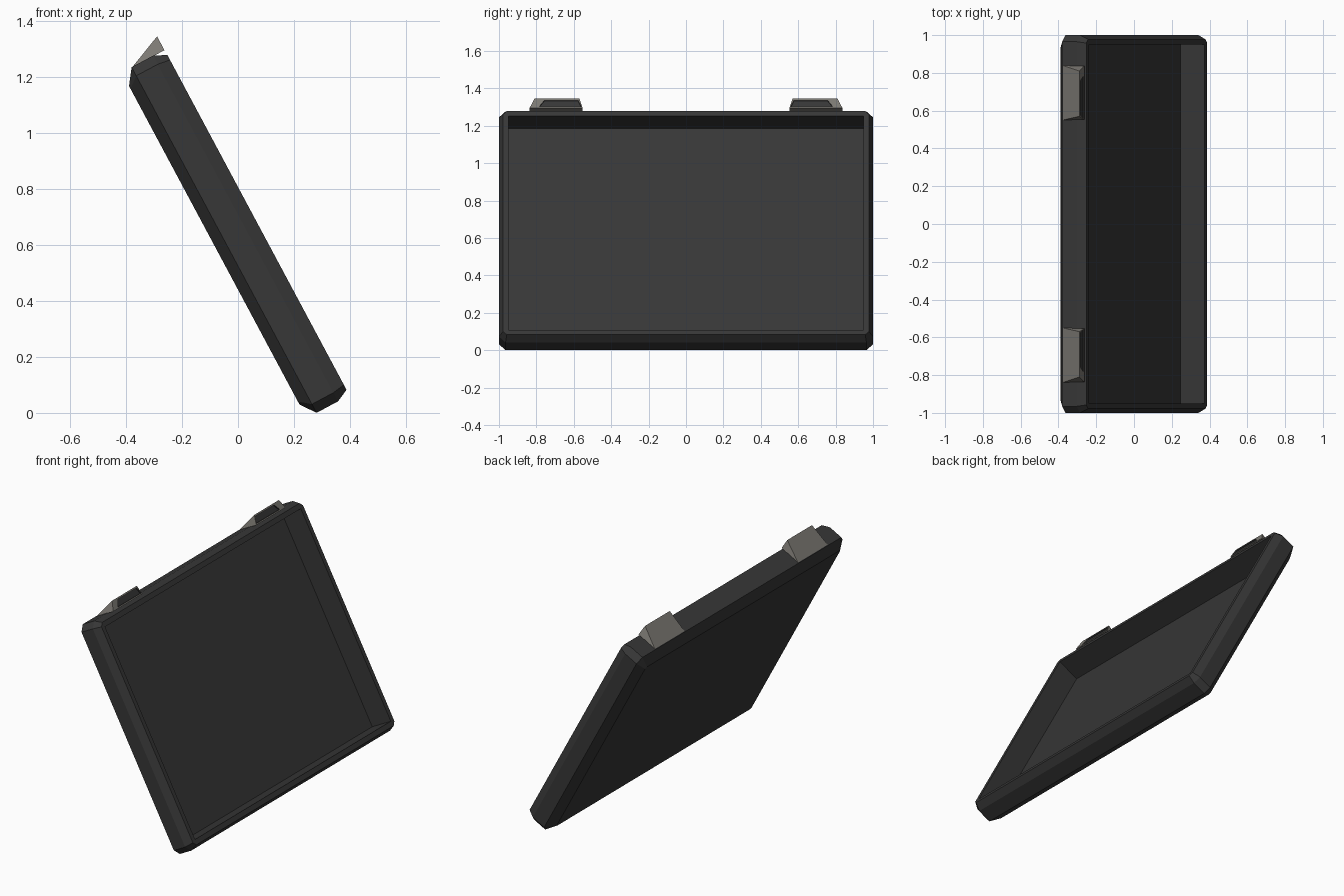
import bpy, bmesh, math
from mathutils import Matrix

if "Cube" in bpy.data.objects:
    bpy.data.objects.remove(bpy.data.objects["Cube"])

TILT = Matrix.Translation((-0.27, 0, 0.4995)) @ Matrix.Rotation(math.atan2(0.882, 0.472), 4, 'Y')


def material(name, rgb):
    m = bpy.data.materials.new(name)
    m.diffuse_color = (*rgb, 1)
    m.use_nodes = True
    m.node_tree.nodes["Principled BSDF"].inputs["Base Color"].default_value = m.diffuse_color
    return m


DARK = material("charcoal plastic", (0.038, 0.038, 0.038))
GREY = material("warm grey metal", (0.2, 0.19, 0.17))


def finish(bm, name, mats):
    bmesh.ops.remove_doubles(bm, verts=bm.verts, dist=1e-5)
    bmesh.ops.recalc_face_normals(bm, faces=bm.faces)
    me = bpy.data.meshes.new(name)
    bm.to_mesh(me)
    bm.free()
    for m in mats:
        me.materials.append(m)
    ob = bpy.data.objects.new(name, me)
    bpy.context.collection.objects.link(ob)
    ob.matrix_world = TILT
    return ob


def rect_ring(bm, hx, hy, z, c):
    """Rectangle with corners cut by c."""
    pts = [(hx, hy - c), (hx - c, hy), (c - hx, hy), (-hx, hy - c),
           (-hx, c - hy), (c - hx, -hy), (hx - c, -hy), (hx, c - hy)]
    return [bm.verts.new((x, y, z)) for x, y in pts]


def bridge(bm, a, b, mat=0):
    n = len(a)
    for i in range(n):
        j = (i + 1) % n
        bm.faces.new((a[i], a[j], b[j], b[i])).material_index = mat


# Lid shell: back plate, bevelled sides, rim, then recess walls and floor
bm = bmesh.new()
levels = [(0.645, 0.945, 0.21, 0.012), (0.70, 1.0, 0.25, 0.035),
          (0.70, 1.0, 0.337, 0.035), (0.678, 0.978, 0.383, 0.02),
          (0.648, 0.95, 0.383, 0.0), (0.648, 0.95, 0.24, 0.0)]
rings = [rect_ring(bm, *lv) for lv in levels]
for a, b in zip(rings, rings[1:]):
    bridge(bm, a, b)
bm.faces.new(rings[0])
r = rings[-1]
bm.faces.new((r[0], r[2], r[4], r[6]))
finish(bm, "lid_shell", [DARK])

# Wedge shaped catches on the upper edge, with a dark recessed end panel
for side, name in ((1, "right_catch"), (-1, "left_catch")):
    bm = bmesh.new()

    def v(x, y, z):
        return bm.verts.new((x, side * y, z))

    heel = [v(-0.698, 0.55, 0.25), v(-0.698, 0.84, 0.25)]
    end = [v(-0.698, 0.553, 0.382), v(-0.698, 0.836, 0.382),
           v(-0.754, 0.81, 0.382), v(-0.754, 0.57, 0.382)]
    panel = [(-0.706, 0.56), (-0.706, 0.785), (-0.744, 0.757), (-0.744, 0.577)]
    lip = [v(x, y, 0.382) for x, y in panel]
    deep = [v(x, y, 0.374) for x, y in panel]
    bm.faces.new((heel[0], heel[1], end[1], end[0]))
    bm.faces.new((heel[0], heel[1], end[2], end[3]))
    bm.faces.new((heel[0], end[0], end[3]))
    bm.faces.new((heel[1], end[1], end[2]))
    bridge(bm, end, lip)
    bridge(bm, lip, deep, 1)
    bm.faces.new(deep).material_index = 1
    finish(bm, name, [GREY, DARK])
